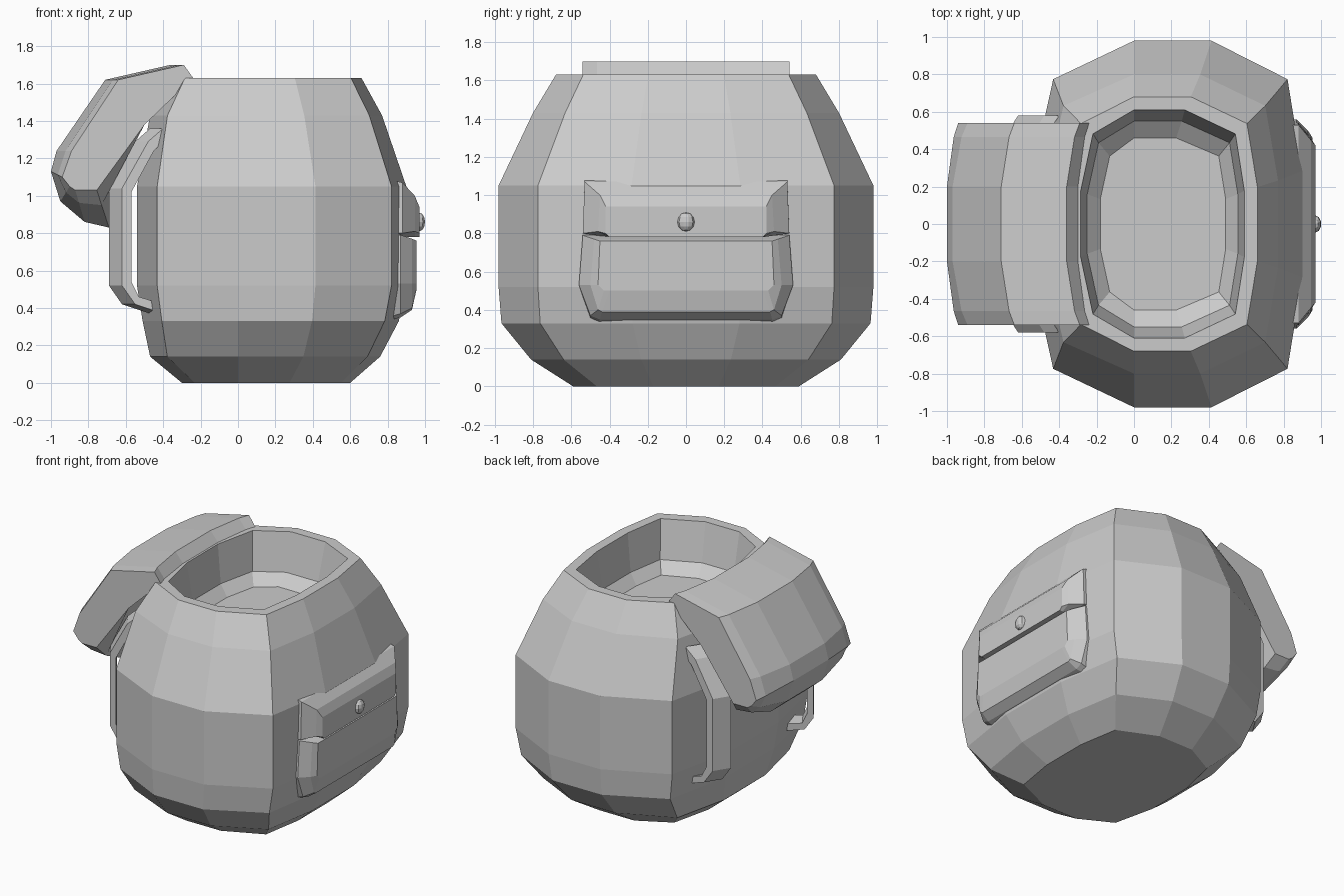
import bpy
import bmesh
from mathutils import Vector

default_cube = bpy.data.objects.get("Cube")
if default_cube:
    bpy.data.objects.remove(default_cube)

# One plain grey for the whole bag
grey = bpy.data.materials.new("plain_grey")
grey.use_nodes = True
colour = (0.6, 0.6, 0.6, 1)
grey.diffuse_color = colour
grey.node_tree.nodes["Principled BSDF"].inputs["Base Color"].default_value = colour


def finish(bm, name):
    """Turn a bmesh into a flat shaded, coloured object."""
    bmesh.ops.recalc_face_normals(bm, faces=bm.faces)
    mesh = bpy.data.meshes.new(name)
    bm.to_mesh(mesh)
    bm.free()
    mesh.materials.append(grey)
    obj = bpy.data.objects.new(name, mesh)
    bpy.context.scene.collection.objects.link(obj)
    return obj


def loft(name, rings):
    """Skin a list of equally long point rings and cap both ends."""
    bm = bmesh.new()
    loops = [[bm.verts.new(point) for point in ring] for ring in rings]
    count = len(loops[0])
    for lower, upper in zip(loops, loops[1:]):
        for i in range(count):
            j = (i + 1) % count
            bm.faces.new((lower[i], lower[j], upper[j], upper[i]))
    bm.faces.new(loops[0])
    bm.faces.new(loops[-1])
    return finish(bm, name)


def body_ring(z, left, right, depth):
    """Twelve sided cross-section of the bag at one height."""
    width = right - left
    half = [
        (left, 0.29 * depth),
        (left + 0.075 * width, 0.79 * depth),
        (0, depth),
        (0.46 * right, depth),
        (right - 0.055 * width, 0.79 * depth),
        (right, 0.29 * depth),
    ]
    other = [(x, -y) for x, y in reversed(half)]
    return [(x, y, z) for x, y in half + other]


# Bag body: outside from the base to the rim, then down into the opening
body_levels = [
    (0, -0.3, 0.6, 0.59),
    (0.14, -0.47, 0.76, 0.81),
    (0.33, -0.51, 0.86, 0.965),
    (0.52, -0.54, 0.9, 0.98),
    (1.05, -0.54, 0.9, 0.98),
    (1.43, -0.47, 0.77, 0.8),
    (1.63, -0.36, 0.66, 0.68),
    (1.63, -0.285, 0.59, 0.61),
    (1.36, -0.25, 0.555, 0.55),
    (1.29, -0.18, 0.49, 0.46),
]
loft("bag_body", [body_ring(*level) for level in body_levels])

# Open lid: a thick flap bulging outwards in the middle
lid_middle = [(-0.3, 1.63), (-0.36, 1.7), (-0.71, 1.62), (-0.97, 1.24), (-1, 1.13),
              (-0.95, 0.97), (-0.82, 0.86), (-0.69, 0.83), (-0.57, 1.38)]
lid_side = [(-0.24, 1.63), (-0.29, 1.7), (-0.64, 1.62), (-0.89, 1.24), (-0.94, 1.1),
            (-0.9, 1.05), (-0.87, 1.03), (-0.755, 1.03), (-0.5, 1.38)]


def lid_ring(y, blend):
    pairs = zip(lid_side, lid_middle)
    flat = [Vector(side).lerp(Vector(middle), blend) for side, middle in pairs]
    return [(p.x, y, p.y) for p in flat]


half_lid = [(0.54, 0), (0.465, 0.4), (0.2, 1)]
stations = half_lid + [(-y, blend) for y, blend in reversed(half_lid)]
loft("open_lid", [lid_ring(y, blend) for y, blend in stations])

# Shoulder straps: a bent band, slanted to follow the rounded back
strap_outer = [(-0.4, 0.37), (-0.55, 0.42), (-0.62, 0.52),
               (-0.62, 1.04), (-0.48, 1.29), (-0.4, 1.36)]
strap_inner = [(-0.4, 0.42), (-0.53, 0.46), (-0.57, 0.54),
               (-0.57, 1.02), (-0.45, 1.24), (-0.4, 1.29)]
slant = 0.07
for side_name, sign in (("left", 1), ("right", -1)):
    rings = []
    for (xo, zo), (xi, zi) in zip(strap_outer, strap_inner):
        rings.append([
            (xo, sign * 0.58, zo),
            (xo - slant, sign * 0.47, zo),
            (xi - slant, sign * 0.47, zi),
            (xi, sign * 0.58, zi),
        ])
    loft("shoulder_strap_" + side_name, rings)


def mirrored_outline(x, half):
    """Outline in the side plane, mirrored across the middle."""
    other = [(-y, z) for y, z in reversed(half)]
    return [(x, y, z) for y, z in half + other]


# Side pocket: bevelled pouch
loft("pocket_pouch", [
    mirrored_outline(0.8, [(0.54, 0.8), (0.56, 0.53), (0.5, 0.35), (0.46, 0.33)]),
    mirrored_outline(0.87, [(0.54, 0.79), (0.56, 0.53), (0.5, 0.37), (0.45, 0.35)]),
    mirrored_outline(0.93, [(0.48, 0.77), (0.5, 0.53), (0.46, 0.4), (0.44, 0.39)]),
    mirrored_outline(0.955, [(0.45, 0.76), (0.46, 0.53), (0.43, 0.5), (0.4, 0.5)]),
])

# Side pocket: overhanging cover with a sloped top
loft("pocket_cover", [
    mirrored_outline(0.8, [(0.53, 1.09), (0.54, 0.8), (0.4, 0.78)]),
    mirrored_outline(0.88, [(0.53, 1.07), (0.54, 0.8), (0.4, 0.78)]),
    mirrored_outline(0.945, [(0.45, 1.0), (0.46, 0.81), (0.4, 0.78)]),
    mirrored_outline(0.97, [(0.42, 0.94), (0.42, 0.8), (0.4, 0.78)]),
])

# Pocket button: small flattened ball
button = bmesh.new()
bmesh.ops.create_uvsphere(button, u_segments=10, v_segments=6, radius=0.045)
bmesh.ops.scale(button, vec=(0.7, 1, 1.1), verts=button.verts)
bmesh.ops.translate(button, vec=(0.97, 0, 0.86), verts=button.verts)
finish(button, "pocket_button")
